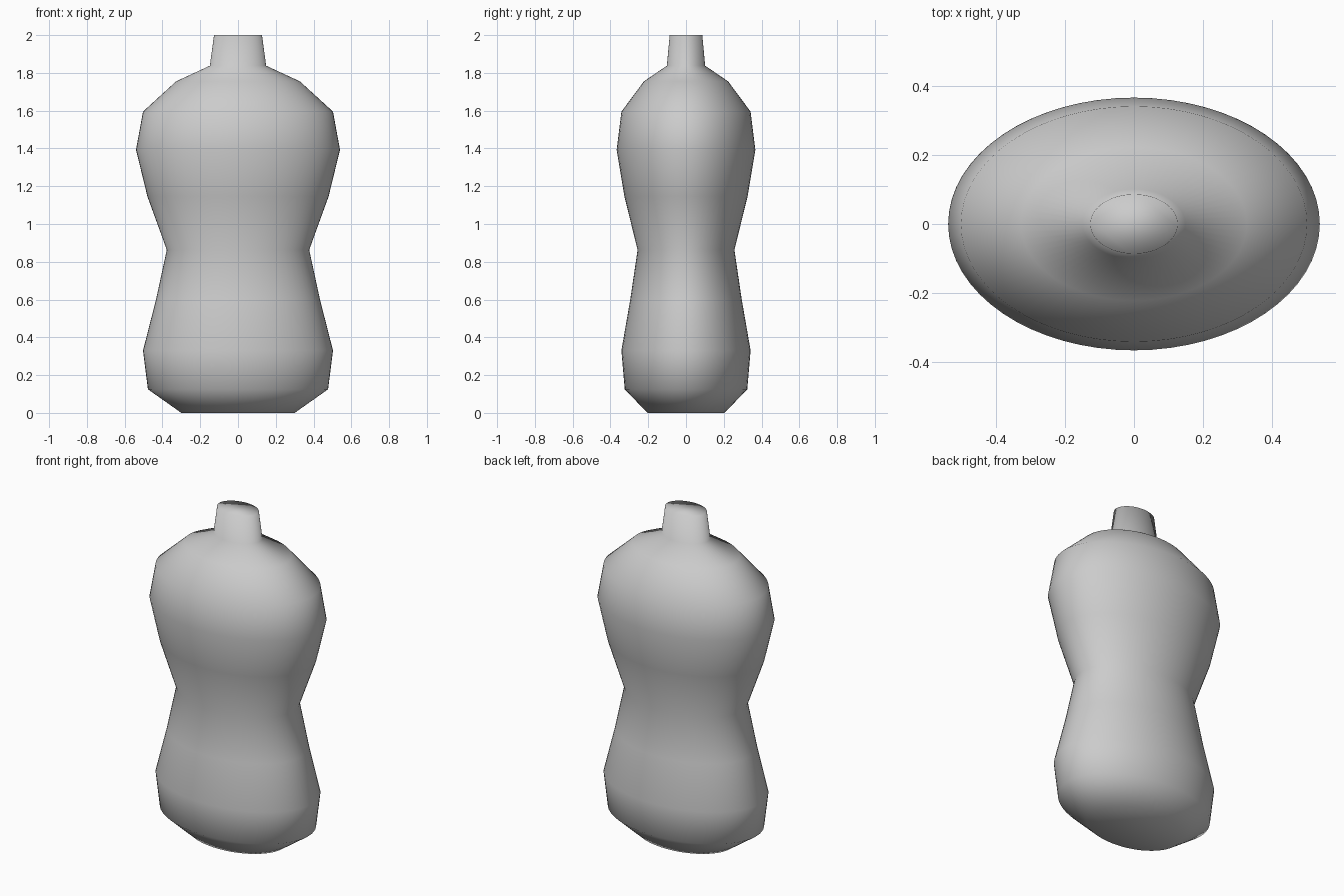
import bpy, bmesh, math

if "Cube" in bpy.data.objects:
    bpy.data.objects.remove(bpy.data.objects["Cube"])

SEGMENTS = 64
DEPTH_RATIO = 0.68   # oval cross-section, depth over width

# half width and height, from base to mouth
PROFILE = [(0.30, 0.0), (0.477, 0.125), (0.503, 0.33), (0.434, 0.60),
           (0.377, 0.863), (0.48, 1.147), (0.54, 1.393), (0.503, 1.595),
           (0.328, 1.755), (0.149, 1.838), (0.127, 2.0)]

grey = bpy.data.materials.new("light_grey")
grey.diffuse_color = (0.6, 0.6, 0.6, 1)
grey.use_nodes = True
grey.node_tree.nodes["Principled BSDF"].inputs["Base Color"].default_value = grey.diffuse_color

# oval rings stacked along the profile
bm = bmesh.new()
rings = []
for r, z in PROFILE:
    ring = []
    for i in range(SEGMENTS):
        a = 2 * math.pi * i / SEGMENTS
        ring.append(bm.verts.new((r * math.cos(a), r * DEPTH_RATIO * math.sin(a), z)))
    rings.append(ring)

# walls
for low, high in zip(rings, rings[1:]):
    for i in range(SEGMENTS):
        j = (i + 1) % SEGMENTS
        bm.faces.new((low[i], low[j], high[j], high[i]))

# closed base and neck top
bm.faces.new(list(reversed(rings[0])))
bm.faces.new(rings[-1])

for face in bm.faces:
    face.smooth = True

mesh = bpy.data.meshes.new("bottle")
bm.to_mesh(mesh)
bm.free()
mesh.materials.append(grey)
bottle = bpy.data.objects.new("bottle", mesh)
bpy.context.collection.objects.link(bottle)
